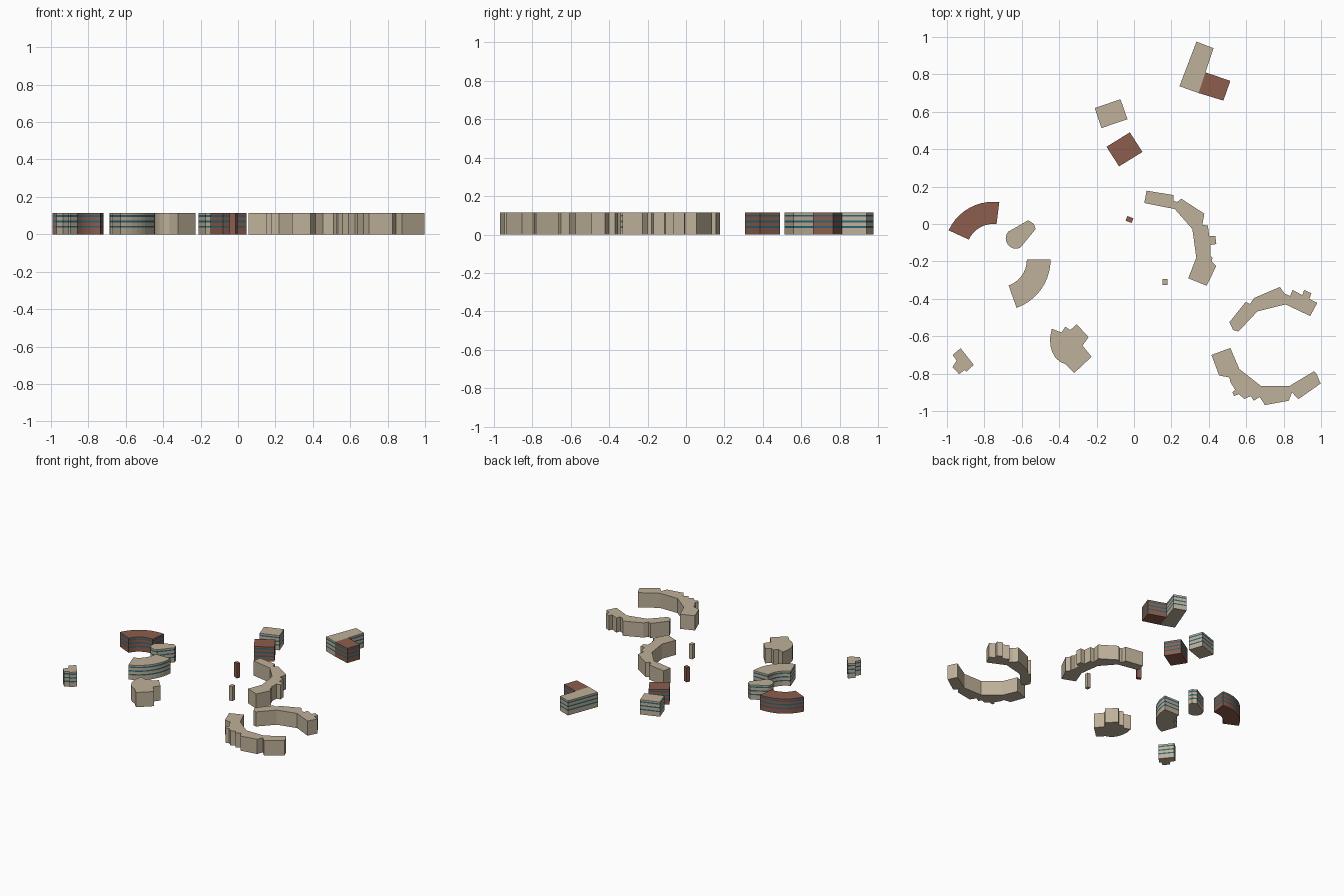
import bpy, bmesh
from math import cos, sin, radians

HEIGHT = 0.114
WINDOWS = [0.035, 0.064, 0.093]   # underside of each window strip
STRIP = 0.01


def material(name, rgb):
    m = bpy.data.materials.new(name)
    m.diffuse_color = (*rgb, 1)
    return m


BEIGE = material("beige_wall", (0.52, 0.44, 0.32))
RED = material("red_wall", (0.26, 0.11, 0.075))
GLASS = material("window_glass", (0.025, 0.13, 0.18))


def building(name, plan, wall, windows=False):
    """Extrude a floor plan; optional flush strips of glass run all round."""
    levels = [0]
    if windows:
        for z in WINDOWS:
            levels += [z, z + STRIP]
    levels.append(HEIGHT)
    bm = bmesh.new()
    rings = [[bm.verts.new((x, y, z)) for x, y in plan] for z in levels]
    n = len(plan)
    for k in range(len(rings) - 1):
        a, b = rings[k], rings[k + 1]
        for i in range(n):
            j = (i + 1) % n
            f = bm.faces.new((a[i], a[j], b[j], b[i]))
            f.material_index = k % 2
    bm.faces.new(rings[0])
    bm.faces.new(rings[-1])
    bmesh.ops.recalc_face_normals(bm, faces=bm.faces)
    me = bpy.data.meshes.new(name)
    bm.to_mesh(me)
    bm.free()
    me.materials.append(wall)
    me.materials.append(GLASS)
    ob = bpy.data.objects.new(name, me)
    bpy.context.collection.objects.link(ob)
    return ob


def arc(cx, cy, r, a0, a1, steps=10):
    angles = [radians(a0 + (a1 - a0) * i / steps) for i in range(steps + 1)]
    return [(cx + r * cos(a), cy + r * sin(a)) for a in angles]


def ring_sector(cx, cy, r0, r1, a0, a1):
    return arc(cx, cy, r1, a0, a1) + arc(cx, cy, r0, a1, a0)


# Curved blocks on the left
building("red_curved_block", ring_sector(-0.753, -0.143, 0.143, 0.262, 82.8, 155.4), RED, True)
building("beige_curved_block", ring_sector(-0.719, -0.191, 0.146, 0.273, -70.5, 0), BEIGE, True)
building("rounded_pavilion",
         [(-0.565, 0.02), (-0.535, 0), (-0.526, -0.027)]
         + arc(-0.631, -0.077, 0.055, -65, -220, 8), BEIGE, True)

# Small stepped block and round-backed block
building("stepped_block",
         [(-0.927, -0.664), (-0.857, -0.753), (-0.895, -0.79), (-0.905, -0.78),
          (-0.935, -0.803), (-0.97, -0.765), (-0.948, -0.73), (-0.97, -0.70)], BEIGE, True)
building("round_backed_block",
         [(-0.44, -0.56), (-0.388, -0.58), (-0.367, -0.55), (-0.34, -0.567), (-0.307, -0.535),
          (-0.243, -0.605), (-0.275, -0.65), (-0.227, -0.71), (-0.32, -0.797), (-0.365, -0.75),
          (-0.395, -0.737), (-0.42, -0.715), (-0.437, -0.685), (-0.447, -0.65), (-0.449, -0.61)], BEIGE)

# Straight blocks at the back
building("beige_box", [(-0.21, 0.62), (-0.072, 0.667), (-0.035, 0.56), (-0.174, 0.513)], BEIGE, True)
building("red_box", [(-0.022, 0.49), (0.045, 0.385), (-0.08, 0.308), (-0.147, 0.413)], RED, True)
building("long_wing", [(0.334, 0.975), (0.425, 0.94), (0.345, 0.70), (0.243, 0.737)], BEIGE, True)
building("short_red_wing", [(0.382, 0.811), (0.515, 0.765), (0.478, 0.66), (0.345, 0.70)], RED, True)

# Little kiosks
building("red_kiosk", [(-0.035, 0.043), (-0.003, 0.03), (-0.013, 0.005), (-0.045, 0.018)], RED)
building("beige_kiosk", [(0.152, -0.294), (0.179, -0.294), (0.179, -0.326), (0.152, -0.326)], BEIGE)

# Three long bent blocks with notched outer walls
building("centre_crescent",
         [(0.067, 0.178), (0.21, 0.155), (0.212, 0.123), (0.232, 0.118), (0.253, 0.135),
          (0.376, 0.055), (0.365, -0.005), (0.395, -0.008), (0.402, -0.065), (0.435, -0.065),
          (0.44, -0.107), (0.41, -0.112), (0.408, -0.17), (0.42, -0.18), (0.415, -0.2),
          (0.44, -0.225), (0.388, -0.33), (0.29, -0.29), (0.333, -0.18), (0.312, -0.027),
          (0.218, 0.08), (0.055, 0.112)], BEIGE)
building("upper_crescent",
         [(0.51, -0.525), (0.597, -0.417), (0.62, -0.427), (0.643, -0.395), (0.78, -0.337),
          (0.805, -0.372), (0.835, -0.385), (0.847, -0.353), (0.9, -0.38), (0.91, -0.353),
          (0.948, -0.37), (0.938, -0.4), (0.98, -0.422), (0.942, -0.492), (0.81, -0.43),
          (0.66, -0.467), (0.558, -0.575), (0.53, -0.567)], BEIGE)
building("lower_crescent",
         [(0.414, -0.70), (0.515, -0.663), (0.563, -0.775), (0.68, -0.867), (0.83, -0.867),
          (0.963, -0.787), (0.975, -0.80), (0.998, -0.853), (0.878, -0.937), (0.845, -0.90),
          (0.827, -0.945), (0.70, -0.968), (0.672, -0.925), (0.64, -0.945), (0.625, -0.92),
          (0.59, -0.935), (0.56, -0.91), (0.535, -0.92), (0.527, -0.90), (0.54, -0.885),
          (0.515, -0.845), (0.51, -0.82), (0.455, -0.81)], BEIGE)
